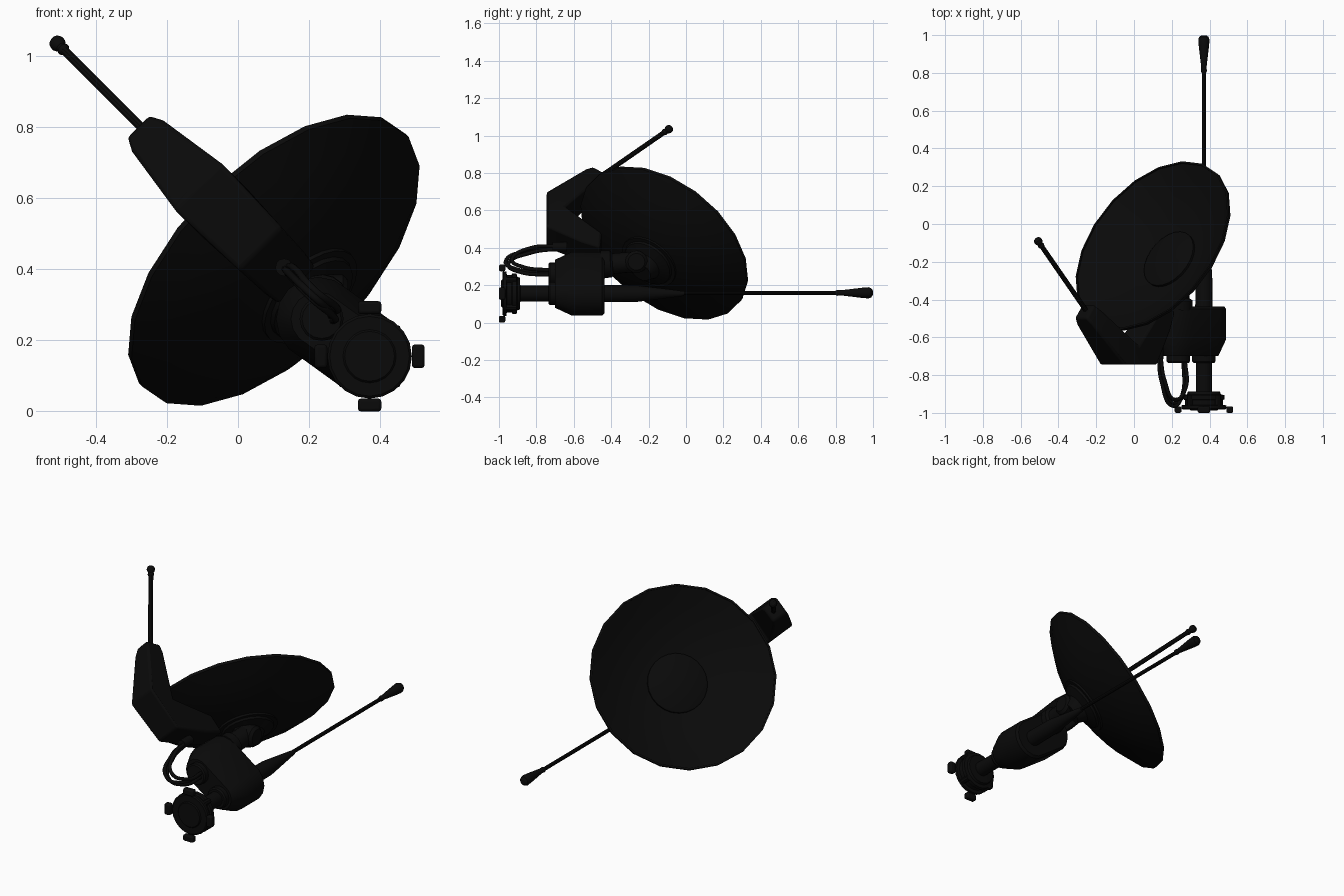
import bpy, bmesh, math
from mathutils import Vector

if "Cube" in bpy.data.objects:
    bpy.data.objects.remove(bpy.data.objects["Cube"])

black = bpy.data.materials.new("matte black")
black.diffuse_color = (0.003, 0.003, 0.003, 1)
black.use_nodes = True
black.node_tree.nodes["Principled BSDF"].inputs["Base Color"].default_value = black.diffuse_color


def finish(name, bm, bevel=0):
    bmesh.ops.recalc_face_normals(bm, faces=bm.faces)
    me = bpy.data.meshes.new(name)
    bm.to_mesh(me)
    bm.free()
    me.materials.append(black)
    ob = bpy.data.objects.new(name, me)
    bpy.context.collection.objects.link(ob)
    bpy.ops.object.select_all(action='DESELECT')
    ob.select_set(True)
    bpy.context.view_layer.objects.active = ob
    bpy.ops.object.shade_smooth_by_angle(angle=math.radians(35))
    if bevel:
        m = ob.modifiers.new("soft edges", 'BEVEL')
        m.width, m.segments = bevel, 2
    return ob


def lathe(name, origin, axis, profile, n=16, turn=0.0):
    """Turn (distance along axis, radius) pairs around an axis."""
    q = Vector((0, 0, 1)).rotation_difference(Vector(axis).normalized())
    bm = bmesh.new()
    rings = []
    for t, r in profile:
        if r == 0:
            rings.append([bm.verts.new(Vector(origin) + q @ Vector((0, 0, t)))])
        else:
            angles = [(k + turn) * math.tau / n for k in range(n)]
            rings.append([bm.verts.new(Vector(origin) + q @ Vector(
                (r * math.cos(a), r * math.sin(a), t))) for a in angles])
    for a, b in zip(rings, rings[1:]):
        for k in range(n):
            j = (k + 1) % n
            ids = [a[k % len(a)], a[j % len(a)], b[j % len(b)], b[k % len(b)]]
            bm.faces.new(list(dict.fromkeys(ids)))
    for ring, closed in ((rings[0], profile[0][1]), (rings[-1], profile[-1][1])):
        if closed:
            bm.faces.new(ring)
    return finish(name, bm)


def cable(name, points, radius):
    cu = bpy.data.curves.new(name, 'CURVE')
    cu.dimensions = '3D'
    cu.bevel_depth, cu.bevel_resolution, cu.resolution_u = radius, 2, 8
    sp = cu.splines.new('BEZIER')
    sp.bezier_points.add(len(points) - 1)
    for p, co in zip(sp.bezier_points, points):
        p.co = co
        p.handle_left_type = p.handle_right_type = 'AUTO'
    cu.materials.append(black)
    ob = bpy.data.objects.new(name, cu)
    bpy.context.collection.objects.link(ob)
    bpy.ops.object.select_all(action='DESELECT')
    ob.select_set(True)
    bpy.context.view_layer.objects.active = ob
    bpy.ops.object.convert(target='MESH')


Y = (0, 1, 0)
MX, MZ = 0.37, 0.155      # mast axis
SX, SZ = 0.225, 0.26      # second axis
N = Vector((-0.612, 0.5, 0.612)).normalized()
C = Vector((0.096, -0.112, 0.43))   # rim centre
R = 0.514

# Dish: shallow bowl with a rim and a thin shell
D, LIP, TH = 0.168, 0.016, 0.010
fr = [0.33, 0.5, 0.67, 0.84, 1.0]
outer = [(-D * (1 - f * f) - LIP, R * f) for f in fr]
inner = [(-D * (1 - f * f) - LIP + TH, (R - TH) * f) for f in reversed(fr)]
lathe("dish", C, N, [(-D - LIP, 0), (-D - LIP, 0.05)] + outer + [(0, R), (0, R - TH)]
      + inner + [(-D - LIP + TH, 0.05), (-D - LIP + TH, 0)], 20, 0.5)
lathe("dish_centre_plate", C, N, [(-D - 0.01, 0.165), (-D + 0.026, 0.165),
                                  (-D + 0.032, 0.155)], 24)

# Dish mount: stepped hub, ball joint and stub to the housing
back = C - N * 0.16
lathe("dish_hub", back, -N, [(0, 0.15), (0.03, 0.14), (0.05, 0.085), (0.10, 0.06)], 20)
H = Vector((0.245, -0.265, 0.325))
lathe("mount_ball", H, (1, 0, 0), [(-0.065, 0.0), (-0.065, 0.045), (-0.05, 0.06),
                                   (0.05, 0.06), (0.065, 0.045), (0.065, 0)])
lathe("mount_stub", (0.235, -0.45, 0.31), H - Vector((0.235, -0.45, 0.31)),
      [(0, 0.075), (0.05, 0.072), (0.06, 0.055), (0.19, 0.055)])

# Housing: rounded oval block around both axes
bm = bmesh.new()
for y, r in ((-0.70, 0.076), (-0.61, 0.118), (-0.45, 0.118), (-0.436, 0.107)):
    for x, z in ((MX, MZ), (SX, SZ)):
        for k in range(16):
            a = k * math.tau / 16
            bm.verts.new((x + r * math.cos(a), y, z + r * math.sin(a)))
bmesh.ops.convex_hull(bm, input=bm.verts)
bmesh.ops.delete(bm, geom=[v for v in bm.verts if not v.link_faces], context='VERTS')
finish("housing", bm)
for nm, x, z in (("mast_collar", MX, MZ), ("cable_collar", SX + 0.01, SZ)):
    lathe(nm, (x, -0.735, z), Y, [(0, 0.055), (0.008, 0.062), (0.05, 0.062)])

# Mast and forward antenna with a club tip
lathe("mast", (MX, -0.92, MZ), Y, [(0, 0.042), (0.22, 0.042)])
lathe("forward_sleeve", (MX, -0.45, MZ), Y,
      [(0, 0.046), (0.19, 0.044), (0.40, 0.018), (0.44, 0.012)])
lathe("forward_antenna", (MX, -0.05, MZ + 0.003), Y, [(0, 0.011), (0.88, 0.011)], 10)
lathe("forward_tip", (MX, 0.80, MZ + 0.004), Y,
      [(0, 0.012), (0.01, 0.016), (0.03, 0.014), (0.14, 0.027), (0.175, 0.03),
       (0.19, 0.025), (0.199, 0.012)], 12)

# Base flange with four lugs
lathe("base_flange", (MX, -0.988, MZ), Y,
      [(0, 0.05), (0, 0.07), (0.006, 0.075), (0.006, 0.112), (0.012, 0.119), (0.028, 0.119),
       (0.03, 0.10), (0.055, 0.10), (0.06, 0.108), (0.082, 0.108), (0.086, 0.09),
       (0.10, 0.085), (0.102, 0.042)], 20)
for k in range(4):
    a = k * math.pi / 2
    d = Vector((math.cos(a), 0, math.sin(a)))
    bm = bmesh.new()
    bmesh.ops.create_cube(bm, size=1)
    along = abs(d.x) > 0.5
    bmesh.ops.scale(bm, vec=(0.036 if along else 0.066, 0.034, 0.066 if along else 0.036),
                    verts=bm.verts)
    bmesh.ops.translate(bm, vec=Vector((MX, -0.983, MZ)) + d * 0.137, verts=bm.verts)
    finish("base_lug", bm, 0.008)
    e = Vector((MX, 0, MZ)) + Vector((math.cos(a + 0.785), 0, math.sin(a + 0.785))) * 0.104
    lathe("flange_bolt", (e.x, -0.965, e.z), Y, [(0, 0.016), (0.06, 0.016)], 8)

# Feed arm: bent box; (s across the bend, y depth, half width)
W = 0.368
top = [(0.768, -0.497, 0.044), (0.735, -0.535, 0.062), (0.53, -0.745, 0.093),
       (0.276, -0.745, 0.085), (0.17, -0.56, 0.08), (0.13, -0.46, 0.075)]
low = [(0.712, -0.425, 0.044), (0.665, -0.46, 0.062), (0.42, -0.642, 0.093),
       (0.42, -0.642, 0.093), (0.30, -0.515, 0.08), (0.24, -0.45, 0.075)]


def arm_pt(s, y, w):
    return ((W + w - s) * 0.7071, y, (W + w + s) * 0.7071)


bm = bmesh.new()
loops = [[bm.verts.new(arm_pt(*p)) for p in
          ((o[0], o[1], -o[2]), (o[0], o[1], o[2]), (i[0], i[1], i[2]), (i[0], i[1], -i[2]))]
         for o, i in zip(top, low)]
for a, b in zip(loops, loops[1:]):
    for k in range(4):
        j = (k + 1) % 4
        bm.faces.new((a[k], a[j], b[j], b[k]))
bm.faces.new(loops[0])
bm.faces.new(loops[-1])
bmesh.ops.remove_doubles(bm, verts=bm.verts, dist=0.0005)
finish("feed_arm", bm, 0.012)

# Upper antenna with knob
start, end = Vector((-0.235, -0.485, 0.762)), Vector((-0.508, -0.09, 1.035))
L = (end - start).length
lathe("upper_antenna", start, end - start, [(0, 0.013), (L, 0.013)], 10)
lathe("upper_knob", start, end - start,
      [(L - 0.045, 0.013), (L - 0.035, 0.018), (L - 0.022, 0.014), (L - 0.012, 0.02),
       (L - 0.002, 0.023), (L + 0.01, 0.02), (L + 0.017, 0.01)], 12)

# Looped cables and their plug
lathe("cable_plug", (0.13, -0.715, 0.405), Y, [(0, 0.025), (0.08, 0.025)], 12)
for k, (dx, dz, ym) in enumerate(((0, 0, -0.965), (0.018, 0.012, -0.93), (0.01, -0.014, -0.95))):
    cable("cable_%d" % k, [(0.13 + dx / 2, -0.68, 0.402 + dz / 2), (0.145 + dx, -0.83, 0.387 + dz),
                           (0.21 + dx / 2, ym, 0.325 + dz), (0.255 + dx, ym + 0.06, 0.285 + dz),
                           (0.262 + dx / 2, -0.72, 0.268 + dz)], 0.01)
